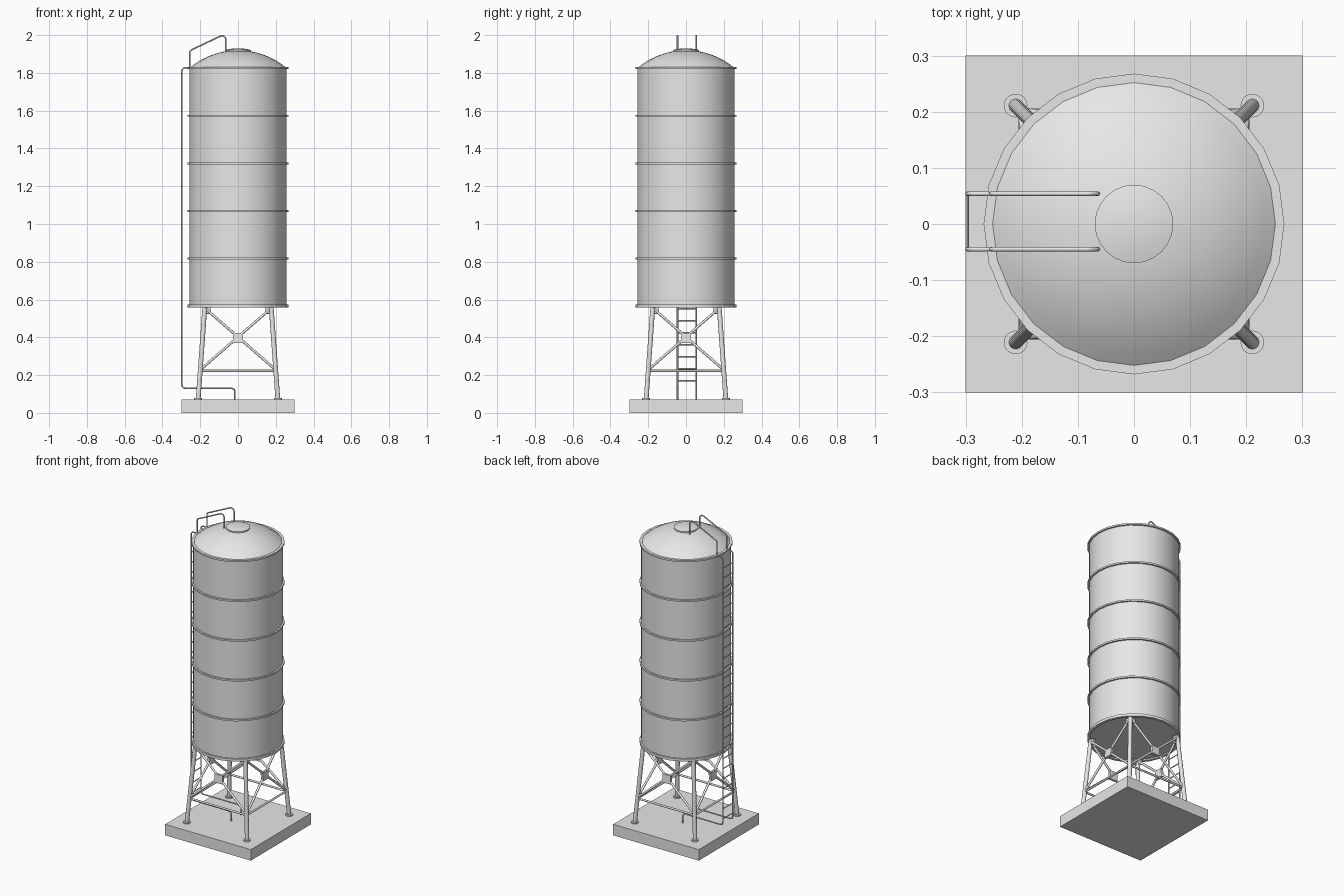
import bpy, bmesh
from math import radians, sqrt, atan
from mathutils import Vector, Matrix

if "Cube" in bpy.data.objects:
    bpy.data.objects.remove(bpy.data.objects["Cube"])

steel = bpy.data.materials.new("plain_grey")
steel.use_nodes = True
GREY = (0.8, 0.8, 0.8, 1)
steel.diffuse_color = GREY
steel.node_tree.nodes["Principled BSDF"].inputs["Base Color"].default_value = GREY


def finish(name, bm, smooth=True):
    bmesh.ops.recalc_face_normals(bm, faces=bm.faces)
    mesh = bpy.data.meshes.new(name)
    bm.to_mesh(mesh)
    bm.free()
    mesh.materials.append(steel)
    obj = bpy.data.objects.new(name, mesh)
    bpy.context.collection.objects.link(obj)
    if smooth:
        bpy.ops.object.select_all(action='DESELECT')
        obj.select_set(True)
        bpy.context.view_layer.objects.active = obj
        bpy.ops.object.shade_smooth_by_angle(angle=radians(35))
    return obj


def lathe(name, profile, closed=False, sides=24):
    bm = bmesh.new()
    verts = [bm.verts.new((r, 0, z)) for r, z in profile]
    edges = [bm.edges.new(p) for p in zip(verts, verts[1:])]
    if closed:
        edges.append(bm.edges.new((verts[-1], verts[0])))
    bmesh.ops.spin(bm, geom=verts + edges, cent=(0, 0, 0), axis=(0, 0, 1),
                   angle=radians(360), steps=sides)
    bmesh.ops.remove_doubles(bm, verts=bm.verts, dist=0.0002)
    return finish(name, bm)


def add_rod(bm, a, b, radius, sides=12):
    a, b = Vector(a), Vector(b)
    turn = (b - a).to_track_quat('Z', 'Y').to_matrix().to_4x4()
    bmesh.ops.create_cone(bm, cap_ends=True, segments=sides, radius1=radius,
                          radius2=radius, depth=(b - a).length,
                          matrix=Matrix.Translation((a + b) / 2) @ turn)


def add_box(bm, centre, size, tilt=0):
    bmesh.ops.create_cube(bm, size=1, matrix=Matrix.Translation(centre)
                          @ Matrix.Rotation(tilt, 4, 'X')
                          @ Matrix.Diagonal((*size, 1)))


def tube(name, points, radius, bend):
    # Swept pipe with rounded corners
    pts = [Vector(p) for p in points]
    path = [pts[0]]
    for before, corner, after in zip(pts, pts[1:], pts[2:]):
        start = corner + (before - corner).normalized() * bend
        end = corner + (after - corner).normalized() * bend
        for i in range(6):
            t = i / 5
            path.append(start * (1 - t) ** 2 + corner * 2 * t * (1 - t) + end * t * t)
    path.append(pts[-1])
    curve = bpy.data.curves.new(name, 'CURVE')
    curve.dimensions = '3D'
    curve.bevel_depth = radius
    curve.bevel_resolution = 2
    curve.use_fill_caps = True
    spline = curve.splines.new('POLY')
    spline.points.add(len(path) - 1)
    for point, co in zip(spline.points, path):
        point.co = (*co, 1)
    spline.use_smooth = True
    curve.materials.append(steel)
    obj = bpy.data.objects.new(name, curve)
    bpy.context.collection.objects.link(obj)
    bpy.ops.object.select_all(action='DESELECT')
    obj.select_set(True)
    bpy.context.view_layer.objects.active = obj
    bpy.ops.object.convert(target='MESH')


# Concrete base slab
BASE = 0.07
bm = bmesh.new()
add_box(bm, (0, 0, BASE / 2), (0.6, 0.6, BASE))
finish("base_slab", bm, smooth=False)

# Tank body with flat floor
BOTTOM, TOP, R = 0.565, 1.825, 0.258
lathe("tank_body", [(0, BOTTOM), (R, BOTTOM), (R, TOP)])

# Domed roof and hatch
RISE = 0.095
ball = (R * R + RISE * RISE) / (2 * RISE)
dome = []
for i in range(9):
    r = 0.262 * (1 - i / 8)
    dome.append((r, TOP + RISE - ball + sqrt(ball * ball - r * r)))
lathe("roof_dome", dome)
lathe("roof_hatch", [(0.06, 1.9), (0.07, 1.912), (0.07, 1.921), (0.045, 1.927),
                     (0.02, 1.929), (0, 1.93)])

# Hoops around the tank
for i in range(6):
    z = BOTTOM + (TOP - BOTTOM) * i / 5
    half = 0.008 if i == 0 else 0.005
    lathe(f"tank_hoop_{i + 1}", [(0.252, z - half), (0.268, z - half),
                                 (0.268, z + half), (0.252, z + half)], closed=True)

# Splayed legs and braced sides
SLOPE = 0.072


def leg_at(z):
    return 0.211 - SLOPE * (z - BASE)


def on_side(u, z):
    # Point on the front frame; u runs from one leg (-1) to the other (1)
    return (u * leg_at(z), -leg_at(z), z)


for side in range(4):
    spin = Matrix.Rotation(radians(90) * side, 4, 'Z')
    leg, foot, frame, plates = (bmesh.new() for _ in range(4))
    add_rod(leg, on_side(1, BASE), on_side(1, BOTTOM), 0.0125, 16)
    x, y, _ = on_side(1, BASE)
    add_rod(foot, (x, y, BASE), (x, y, BASE + 0.008), 0.021, 24)
    add_rod(frame, on_side(-1, 0.223), on_side(1, 0.223), 0.006)
    for s in (-1, 1):
        add_rod(frame, on_side(s, 0.555), on_side(-s, 0.228), 0.007)
        add_box(plates, on_side(s * 0.9, 0.542), (0.034, 0.008, 0.034), atan(-SLOPE))
    add_box(plates, on_side(0, 0.396), (0.055, 0.016, 0.053), atan(-SLOPE))
    for name, part in (("leg", leg), ("foot_plate", foot),
                       ("cross_brace", frame), ("gusset_plates", plates)):
        bmesh.ops.transform(part, matrix=spin, verts=part.verts)
        finish(f"{name}_{side + 1}", part)

# Ladder rails and roof handrails on the right side
LADDER_X, RAIL = -0.297, 0.004
RAIL_Y = (-0.045, 0.054)
for label, y in zip(("front", "back"), RAIL_Y):
    tube(f"ladder_rail_{label}",
         [(-0.016, y, BASE), (-0.016, y, 0.13), (LADDER_X, y, 0.13),
          (LADDER_X, y, 1.828), (-0.25, y, 1.828)], RAIL, 0.022)
    tube(f"roof_handrail_{label}",
         [(-0.255, y, 1.825), (-0.255, y, 1.918), (-0.082, y, 2.0),
          (-0.064, y, 1.985), (-0.064, y, 1.908)], RAIL, 0.011)

# Ladder rungs
rungs = bmesh.new()
count = 26
for i in range(count):
    z = 0.17 + i * 0.0635
    add_rod(rungs, (LADDER_X, RAIL_Y[0], z), (LADDER_X, RAIL_Y[1], z), 0.003, 8)
finish("ladder_rungs", rungs)
